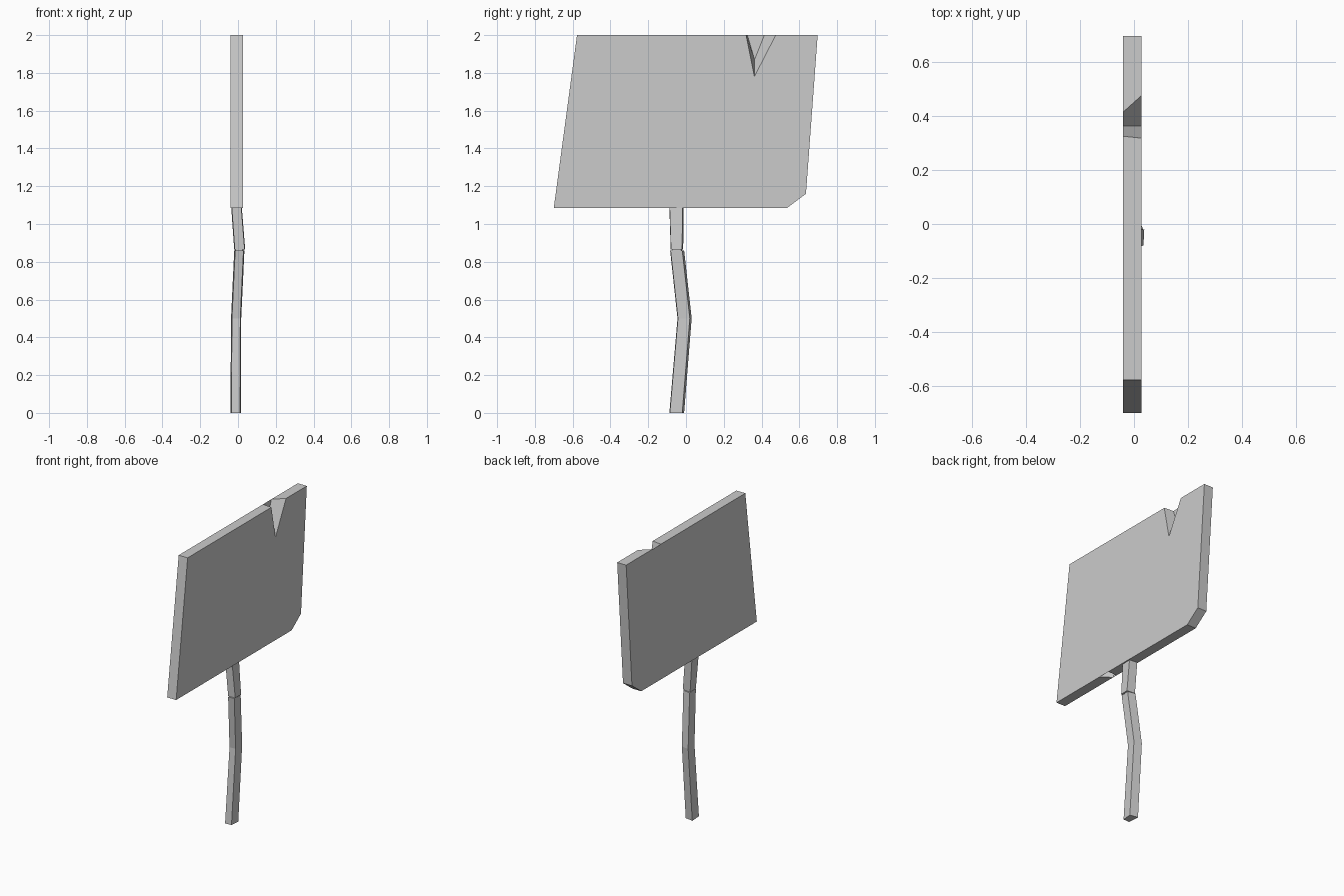
import bpy, bmesh

if "Cube" in bpy.data.objects:
    bpy.data.objects.remove(bpy.data.objects["Cube"])


def loft(name, rings):
    """Join matching rings of points into a closed solid with flat faces."""
    bm = bmesh.new()
    loops = [[bm.verts.new(p) for p in ring] for ring in rings]
    n = len(loops[0])
    for a, b in zip(loops, loops[1:]):
        for i in range(n):
            j = (i + 1) % n
            bm.faces.new((a[i], a[j], b[j], b[i]))
    caps = [bm.faces.new(loops[0][::-1]), bm.faces.new(loops[-1])]
    bmesh.ops.triangulate(bm, faces=caps)
    bmesh.ops.recalc_face_normals(bm, faces=bm.faces)
    mesh = bpy.data.meshes.new(name)
    bm.to_mesh(mesh)
    bm.free()
    obj = bpy.data.objects.new(name, mesh)
    bpy.context.collection.objects.link(obj)
    return obj


def board_side(x, low_notch, top_notch):
    outline = ([(-0.70, 1.085)] + low_notch
               + [(0.535, 1.085), (0.635, 1.16), (0.697, 2.0)]
               + top_notch + [(-0.577, 2.0)])
    return [(x, y, z) for y, z in outline]


# Sign board: the chipped notches are deeper on the +x face
loft("sign_board", [
    board_side(-0.04,
               [(-0.245, 1.085), (-0.226, 1.135), (-0.212, 1.085)],
               [(0.415, 2.0), (0.363, 1.87), (0.325, 2.0)]),
    board_side(0.027,
               [(-0.29, 1.085), (-0.236, 1.255), (-0.21, 1.085)],
               [(0.475, 2.0), (0.362, 1.78), (0.318, 2.0)]),
])


def post_ring(x0, x1, y0, y1, z, skew=0.005):
    """Slightly skewed four-sided section."""
    return [(x0 + skew, y0, z), (x1 - skew, y0 + skew / 2, z),
            (x1, y1 - 2 * skew, z), (x0, y1, z)]


# Crooked lower post
loft("lower_post", [
    post_ring(-0.04, 0.016, -0.088, -0.01, 0.0),
    post_ring(-0.037, 0.017, -0.045, 0.03, 0.5),
    post_ring(-0.02, 0.034, -0.084, -0.01, 0.86),
])

# Upper post, cracked off the lower one with a small overhang
loft("upper_post", [
    post_ring(-0.02, 0.038, -0.081, -0.015, 0.865, 0.003),
    post_ring(-0.036, 0.02, -0.088, -0.012, 1.09, 0.003),
])

# Splintered core joining the two post pieces
loft("post_core", [
    post_ring(-0.016, 0.028, -0.075, -0.02, 0.84, 0.003),
    post_ring(-0.016, 0.028, -0.075, -0.02, 0.88, 0.003),
])
